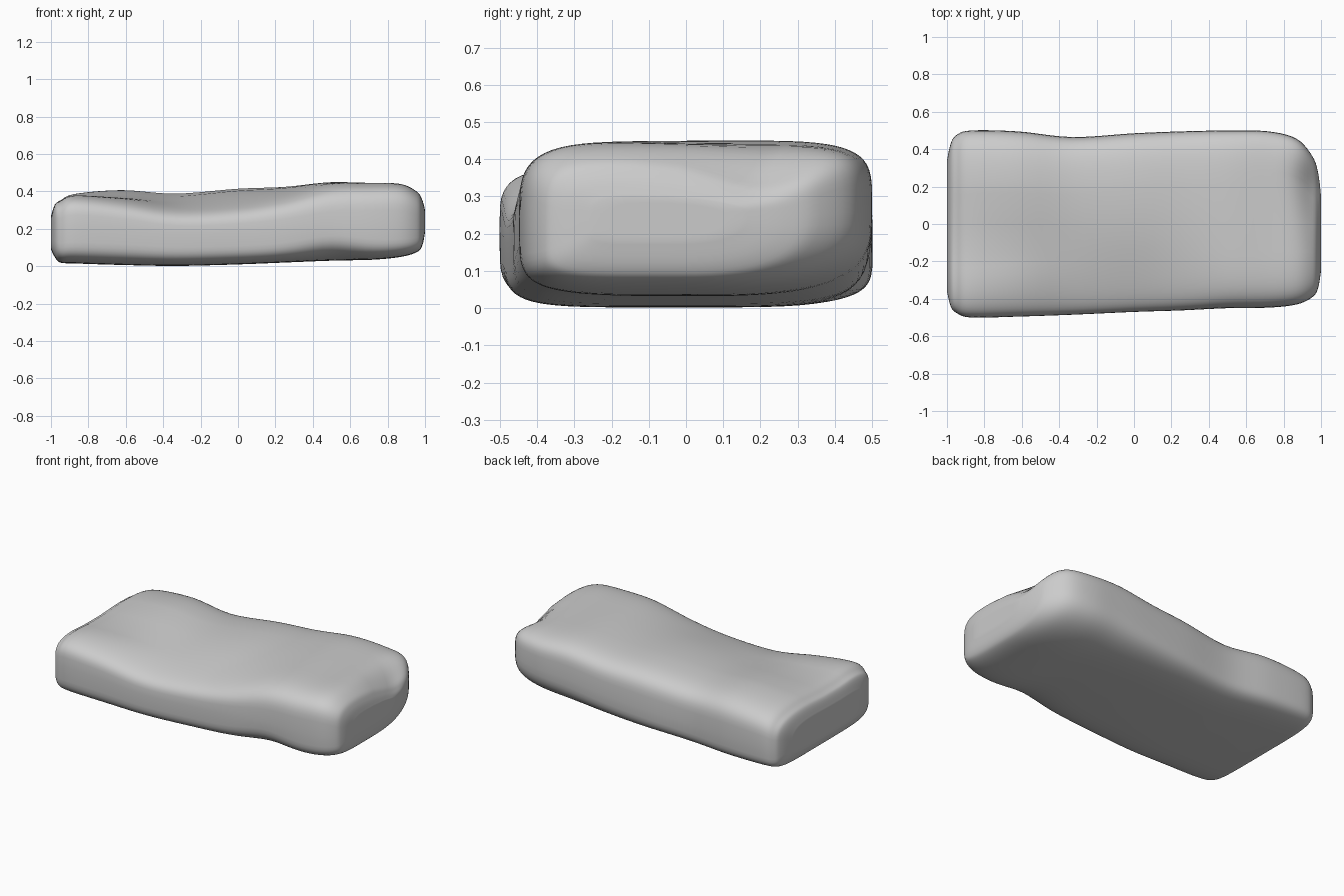
import bpy
import bmesh
import math

default = bpy.data.objects.get("Cube")
if default:
    bpy.data.objects.remove(default, do_unlink=True)

# Sections along the slab: x, front y, back y, underside z, front top z, back top z
SECTIONS = [
    (-1.0, -.36, .34, .09, .27, .27),
    (-.98, -.44, .43, .05, .34, .33),
    (-.95, -.475, .475, .02, .36, .355),
    (-.87, -.5, .5, .015, .39, .39),
    (-.62, -.495, .495, .007, .365, .41),
    (-.33, -.485, .465, .002, .32, .39),
    (0, -.47, .485, .01, .335, .415),
    (.25, -.462, .495, .02, .375, .425),
    (.5, -.45, .5, .03, .44, .45),
    (.72, -.447, .495, .035, .45, .442),
    (.87, -.43, .455, .05, .445, .435),
    (.955, -.39, .36, .075, .405, .395),
    (.985, -.34, .27, .11, .36, .35),
    (1.0, -.25, .15, .18, .3, .3),
]
# Shallow dents in the top: x, y, x radius, y radius, share of the height removed
DENTS = [(-.75, -.1, .4, .18, .14), (1.0, .2, .12, .15, .45)]
RING = 64        # points around each section
STEPS = 5        # smooth steps between sections


def spline(a, b, c, d, t):
    """Catmull-Rom blend of four neighbouring values."""
    return b + t / 2 * (c - a + t * (2 * a - 5 * b + 4 * c - d + t * (3 * (b - c) + d - a)))


def smooth_sections(rows):
    last = len(rows) - 1
    for i in range(last):
        near = [rows[min(max(i + k, 0), last)] for k in (-1, 0, 1, 2)]
        for step in range(STEPS):
            yield [spline(*values, step / STEPS) for values in zip(*near)]
    yield rows[last]


def rounded(value, power):
    return math.copysign(abs(value) ** (2 / power), value)


def bell(offset, radius):
    return math.exp(-(offset / radius) ** 2)


def edge_power(x, is_back, is_top):
    """Squareness of each long edge; larger is sharper."""
    if is_top:
        return 4.7 + x * 0.7 if is_back else 4.6 - bell(x + 0.2, 0.6)
    if is_back:
        return 4 - x * 1.6
    # The front lower edge is worn away near the left end
    return 5.5 - 1.8 * bell(x - 0.5, 0.22)


def section_ring(bm, section):
    x, front, back, low, top_front, top_back = section
    middle, half = (front + back) / 2, (back - front) / 2
    verts = []
    for k in range(RING):
        angle = math.tau * k / RING
        power = edge_power(x, math.cos(angle) > 0, math.sin(angle) > 0)
        across, up = rounded(math.cos(angle), power), rounded(math.sin(angle), power)
        y = middle + half * across
        # The sag of the front top edge fades out towards the back
        fade = min(max((across + 1) / 1.3, 0), 1)
        fade = fade * fade * (3 - 2 * fade)
        top = top_front + (top_back - top_front) * fade
        centre = low + ((top_front + top_back) / 2 - low) * (0.48 + across * x * 0.06)
        reach = centre - low
        if up > 0:
            reach = top - centre
            for dent_x, dent_y, wide, deep, share in DENTS:
                reach *= 1 - share * bell(x - dent_x, wide) * bell(y - dent_y, deep)
        verts.append(bm.verts.new((x, y, centre + reach * up)))
    return verts


def bridge(bm, first, second):
    for k in range(RING):
        n = (k + 1) % RING
        bm.faces.new((first[k], first[n], second[n], second[k]))


def cap(bm, ring):
    """Close an end with shrinking rings and a centre fan."""
    centre = sum((v.co for v in ring[1:]), ring[0].co.copy()) / len(ring)
    for scale in (.75, .5, .25):
        inner = [bm.verts.new(centre.lerp(v.co, scale)) for v in ring]
        bridge(bm, ring, inner)
        ring = inner
    tip = bm.verts.new(centre)
    for k in range(RING):
        bm.faces.new((ring[k], ring[(k + 1) % RING], tip))


# Stone slab
bm = bmesh.new()
rings = [section_ring(bm, s) for s in smooth_sections(SECTIONS)]
for first, second in zip(rings, rings[1:]):
    bridge(bm, first, second)
cap(bm, rings[0])
cap(bm, rings[-1])
bmesh.ops.recalc_face_normals(bm, faces=bm.faces)
mesh = bpy.data.meshes.new("stone_slab")
bm.to_mesh(mesh)
bm.free()
mesh.shade_smooth()
slab = bpy.data.objects.new("stone_slab", mesh)
bpy.context.collection.objects.link(slab)

# Plain grey stone
stone = bpy.data.materials.new("stone_grey")
stone.use_nodes = True
stone.diffuse_color = (.6, .6, .6, 1)
stone.node_tree.nodes["Principled BSDF"].inputs["Base Color"].default_value = stone.diffuse_color
mesh.materials.append(stone)
